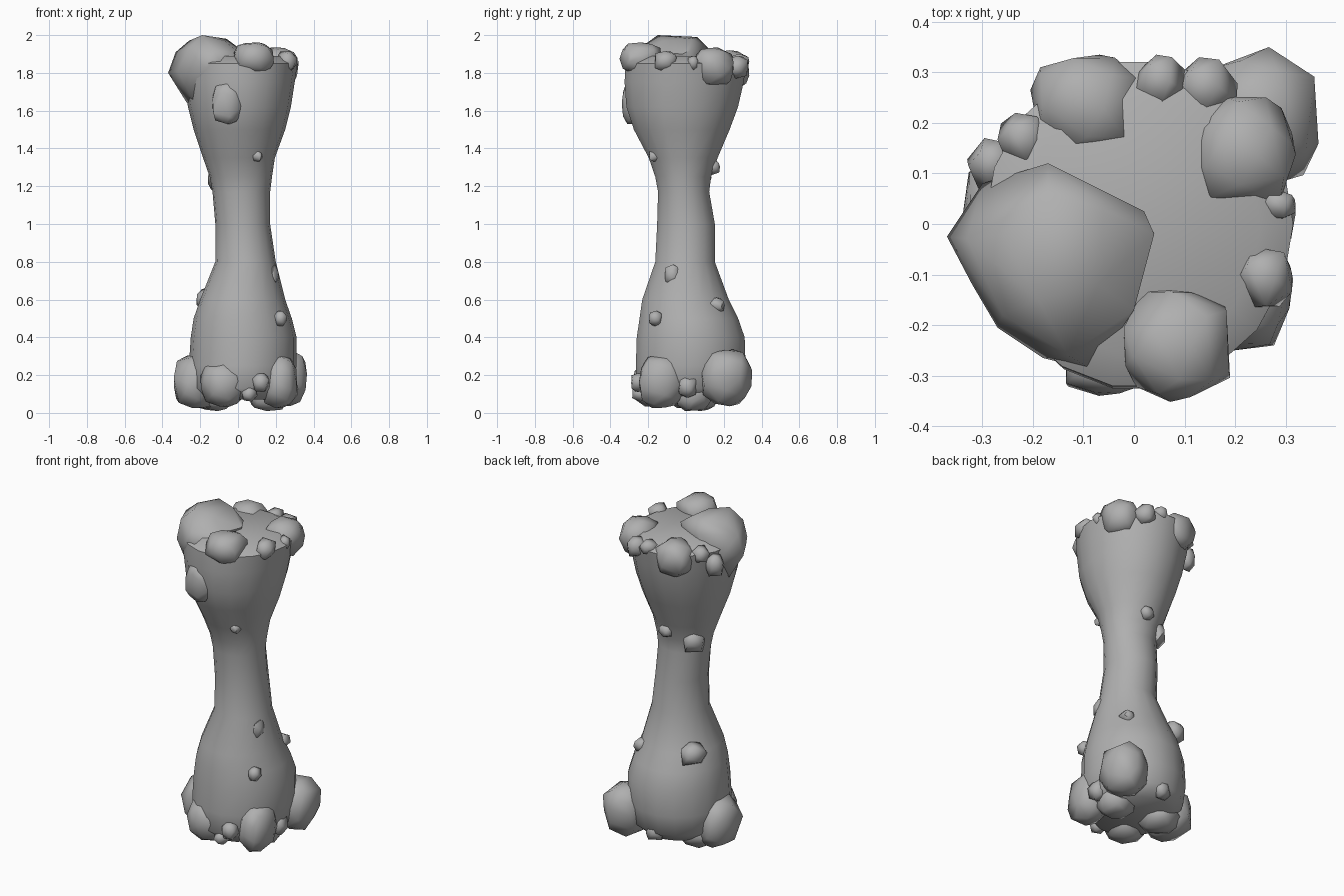
import bpy, bmesh, math, random
from mathutils import Vector

random.seed(11)
stone = bpy.data.materials.new("stone")
stone.diffuse_color = (0.43, 0.43, 0.43, 1)

def finish(bm, name, angle=50):
    bmesh.ops.recalc_face_normals(bm, faces=bm.faces)
    me = bpy.data.meshes.new(name)
    bm.to_mesh(me)
    bm.free()
    me.materials.append(stone)
    ob = bpy.data.objects.new(name, me)
    bpy.context.collection.objects.link(ob)
    bpy.ops.object.select_all(action='DESELECT')
    ob.select_set(True)
    bpy.context.view_layer.objects.active = ob
    bpy.ops.object.shade_smooth_by_angle(angle=math.radians(angle))
    return ob

# pillar: stacked rings (z, x min, x max, y min, y max)
rings = [
    (0.07, -0.19, 0.23, -0.22, 0.23), (0.13, -0.25, 0.29, -0.27, 0.30),
    (0.25, -0.26, 0.31, -0.27, 0.32), (0.40, -0.25, 0.31, -0.265, 0.315),
    (0.50, -0.235, 0.285, -0.25, 0.28), (0.60, -0.20, 0.25, -0.235, 0.23),
    (0.80, -0.12, 0.20, -0.165, 0.155), (1.00, -0.12, 0.17, -0.155, 0.155),
    (1.17, -0.135, 0.17, -0.15, 0.125), (1.25, -0.15, 0.18, -0.165, 0.135),
    (1.35, -0.185, 0.195, -0.20, 0.17), (1.50, -0.235, 0.25, -0.28, 0.235),
    (1.62, -0.265, 0.28, -0.32, 0.28), (1.75, -0.285, 0.30, -0.33, 0.31),
    (1.85, -0.295, 0.315, -0.325, 0.325), (1.89, -0.23, 0.25, -0.26, 0.25)]
SIDES = 18
bm = bmesh.new()
loops = []
for z, x0, x1, y0, y1 in rings:
    loop = []
    for i in range(SIDES):
        a = 2 * math.pi * i / SIDES
        loop.append(bm.verts.new(((x0 + x1) / 2 + (x1 - x0) / 2 * math.cos(a),
                                  (y0 + y1) / 2 + (y1 - y0) / 2 * math.sin(a), z)))
    loops.append(loop)
for a, b in zip(loops, loops[1:]):
    for i in range(SIDES):
        j = (i + 1) % SIDES
        bm.faces.new((a[i], a[j], b[j], b[i]))
bm.faces.new(loops[0])
bm.faces.new(loops[-1])
finish(bm, "pillar", 55)

def hull(name, points):
    bm = bmesh.new()
    for p in points:
        bm.verts.new(p)
    bmesh.ops.convex_hull(bm, input=bm.verts)
    bmesh.ops.delete(bm, geom=[v for v in bm.verts if not v.link_faces], context='VERTS')
    finish(bm, name, 60)

# rocks: blocky irregular hulls fitted exactly to a centre and half size
def rock(name, c, h):
    n = 30 if max(h) > 0.07 else 14
    pts = []
    for i in range(n):
        z = 1 - 2 * (i + 0.5) / n
        a = i * 2.39996 + random.uniform(-0.25, 0.25)
        r = math.sqrt(1 - z * z)
        p = Vector((r * math.cos(a), r * math.sin(a), z))
        # push towards a box for chunky corners
        p /= sum(abs(k) ** 3 for k in p) ** (1 / 3)
        pts.append(p * random.uniform(0.92, 1.03))
    for k in range(3):
        lo, hi = min(p[k] for p in pts), max(p[k] for p in pts)
        for p in pts:
            p[k] = c[k] + h[k] * (2 * (p[k] - lo) / (hi - lo) - 1)
    hull(name, pts)

# large crown boulder, pointing left: outlines at four heights
hull("crown_boulder", [
    (-0.17, 0.06, 1.99), (-0.06, 0.03, 1.98), (-0.07, -0.12, 1.97), (-0.19, -0.15, 2.0),
    (-0.26, -0.02, 1.97), (-0.17, 0.12, 1.93), (0.02, 0.025, 1.92), (0.04, -0.02, 1.90),
    (0.0, -0.17, 1.91), (-0.13, -0.26, 1.92), (-0.26, -0.18, 1.93), (-0.33, -0.03, 1.91),
    (-0.37, -0.025, 1.80), (-0.32, -0.12, 1.81), (-0.27, -0.205, 1.82), (-0.18, -0.265, 1.83),
    (-0.08, -0.29, 1.84), (-0.30, 0.08, 1.82), (0.0, 0.0, 1.78),
    (-0.27, -0.03, 1.64), (-0.24, -0.15, 1.66), (-0.15, 0.0, 1.62)])

top_rocks = [
    ((0.085, -0.24, 1.878), (0.105, 0.112, 0.083)),
    ((0.22, 0.145, 1.835), (0.10, 0.107, 0.10)),
    ((-0.09, 0.235, 1.82), (0.115, 0.10, 0.10)),
    ((0.145, 0.275, 1.83), (0.06, 0.055, 0.06)),
    ((0.258, -0.105, 1.86), (0.055, 0.06, 0.055)),
    ((0.285, 0.04, 1.85), (0.035, 0.03, 0.04)),
    ((-0.28, 0.12, 1.77), (0.05, 0.05, 0.07)),
    ((-0.22, 0.17, 1.84), (0.05, 0.05, 0.05)),
    ((0.05, 0.285, 1.86), (0.05, 0.05, 0.04))]
base_rocks = [
    ((0.25, 0.215, 0.185), (0.115, 0.135, 0.15)),
    ((-0.225, 0.02, 0.165), (0.115, 0.14, 0.14)),
    ((-0.08, -0.17, 0.15), (0.12, 0.11, 0.12)),
    ((0.215, -0.13, 0.165), (0.10, 0.12, 0.14)),
    ((0.16, 0.04, 0.09), (0.10, 0.10, 0.08)),
    ((-0.13, 0.06, 0.09), (0.10, 0.11, 0.08)),
    ((0.12, -0.25, 0.16), (0.045, 0.04, 0.05)),
    ((0.06, -0.24, 0.10), (0.04, 0.045, 0.04)),
    ((0.27, 0.01, 0.14), (0.05, 0.05, 0.06)),
    ((0.02, 0.26, 0.12), (0.05, 0.05, 0.05))]
side_rocks = [
    ((-0.055, -0.29, 1.64), (0.08, 0.05, 0.11)),
    ((0.10, -0.165, 1.36), (0.03, 0.03, 0.03)),
    ((0.03, 0.145, 1.30), (0.04, 0.035, 0.04)),
    ((-0.105, 0.065, 1.24), (0.055, 0.07, 0.065)),
    ((0.19, -0.07, 0.73), (0.025, 0.042, 0.055)),
    ((0.225, -0.16, 0.50), (0.035, 0.035, 0.04)),
    ((0.18, 0.16, 0.57), (0.045, 0.045, 0.04)),
    ((-0.155, 0.155, 0.60), (0.065, 0.07, 0.065))]
for group, items in (("top_rock", top_rocks), ("base_rock", base_rocks), ("side_rock", side_rocks)):
    for i, (c, h) in enumerate(items):
        rock(f"{group}_{i + 1}", c, h)
